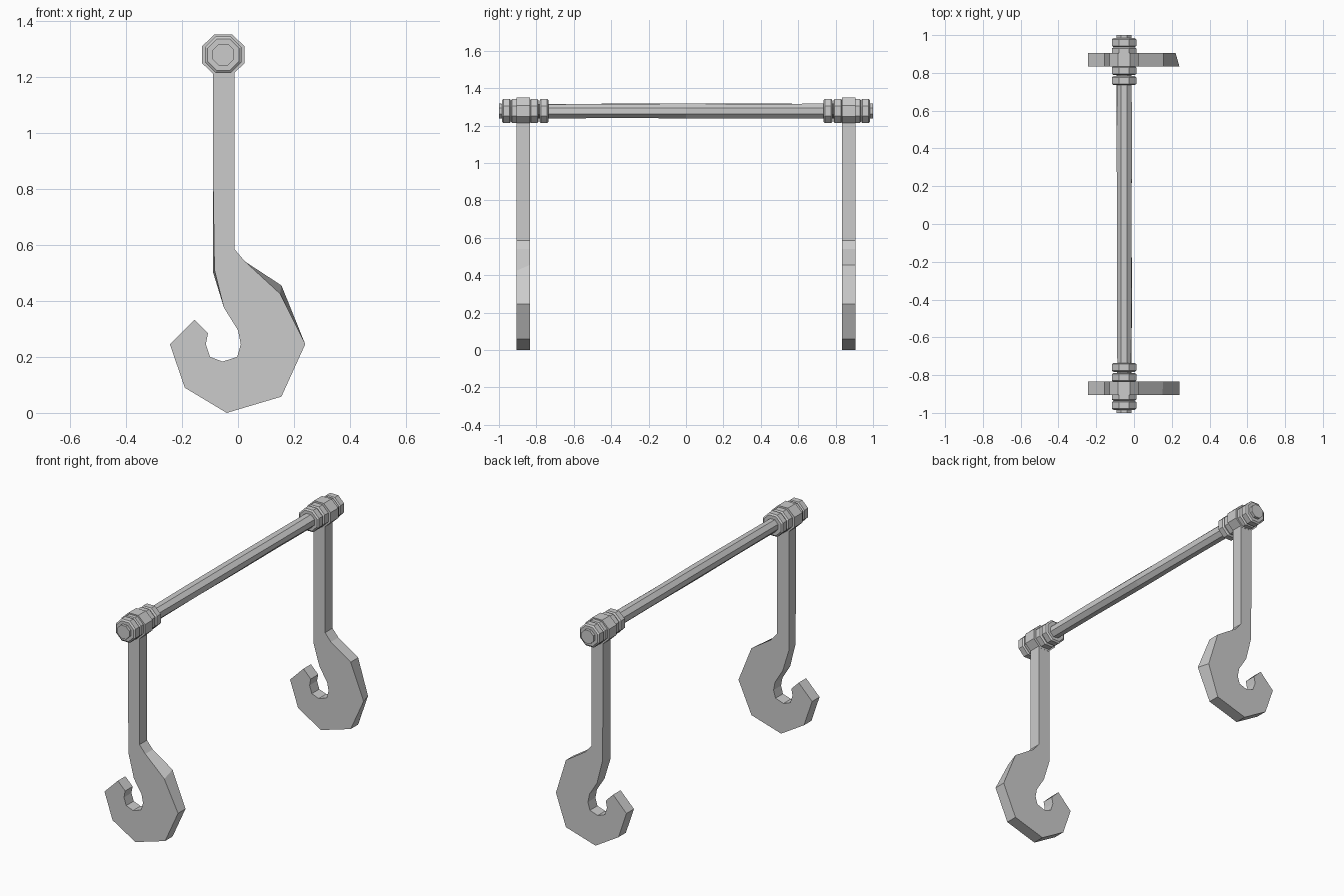
import bpy, math, random

if "Cube" in bpy.data.objects:
    bpy.data.objects.remove(bpy.data.objects["Cube"])

random.seed(4)
CX, CZ = -0.0525, 1.278   # axis of the crossbar
COS = math.cos(math.pi / 8)


def make(name, verts, faces):
    me = bpy.data.meshes.new(name)
    me.from_pydata(verts, [], faces)
    me.update()
    ob = bpy.data.objects.new(name, me)
    bpy.context.collection.objects.link(ob)
    return ob


def lathe(name, rings, sx=1.0, jitter=0.0):
    """Octagonal solid along y; rings are (y, flat-to-centre radius)."""
    verts, faces = [], []
    for i, (y, r) in enumerate(rings):
        inner = 0 < i < len(rings) - 1
        for k in range(8):
            a = math.pi / 8 + k * math.pi / 4
            rr = r / COS + (random.uniform(-jitter, jitter) if inner else 0)
            verts.append((CX + rr * sx * math.cos(a), y, CZ + rr * math.sin(a)))
    for i in range(len(rings) - 1):
        for k in range(8):
            n = (k + 1) % 8
            faces.append((i*8 + k, i*8 + 8 + k, i*8 + 8 + n, i*8 + n))
    faces.append(tuple(range(8)))
    faces.append(tuple(reversed(range(len(verts) - 8, len(verts)))))
    return make(name, verts, faces)


# hook outline (x, z): down the inner side, round the mouth, back up outside
HOOK = [(-0.09, 1.24), (-0.09, 0.90), (-0.09, 0.505), (-0.05, 0.375),
        (0.0, 0.295), (0.01, 0.245), (-0.003, 0.2), (-0.055, 0.183),
        (-0.1, 0.2), (-0.115, 0.245), (-0.107, 0.285), (-0.155, 0.333),
        (-0.243, 0.245), (-0.19, 0.09), (-0.04, 0.0), (0.155, 0.058),
        (0.24, 0.245), (0.155, 0.455), (0.025, 0.54), (-0.013, 0.585),
        (-0.013, 1.24)]


def hook(name, y0, y1, front={}, back={}):
    """Flat plate hook; front/back override single outline points."""
    n = len(HOOK)
    verts = [(*front.get(i, p), 0) for i, p in enumerate(HOOK)]
    verts = [(x, y0, z) for x, z, _ in verts]
    verts += [(x, y1, z) for x, z in (back.get(i, p) for i, p in enumerate(HOOK))]
    faces = [tuple(range(n)), tuple(reversed(range(n, 2 * n)))]
    for i in range(n):
        j = (i + 1) % n
        faces.append((j, i, n + i, n + j))
    return make(name, verts, faces)


# slightly uneven forged hooks
hook("front_hook", -0.905, -0.835, front={17: (0.15, 0.425), 2: (-0.084, 0.51)})
hook("back_hook", 0.835, 0.905, back={16: (0.22, 0.245), 2: (-0.084, 0.51)})

# crossbar
lathe("crossbar", [(-1, 0.039), (-0.73, 0.038), (-0.4, 0.039), (0, 0.038),
                   (0.4, 0.039), (0.73, 0.038), (1, 0.039)], jitter=0.003)

# hubs and collars at each end
for side, label in ((-1, "front"), (1, "back")):
    lathe(label + "_hub", [(side * 0.87 - 0.036, 0.072), (side * 0.87 + 0.036, 0.072)], sx=1.06)
    for k, c in enumerate((0.96, 0.912, 0.812, 0.759)):
        y = side * c
        lathe(f"{label}_collar_{k + 1}",
              [(y - 0.024, 0.056), (y - 0.017, 0.065), (y + 0.017, 0.065), (y + 0.024, 0.056)])
